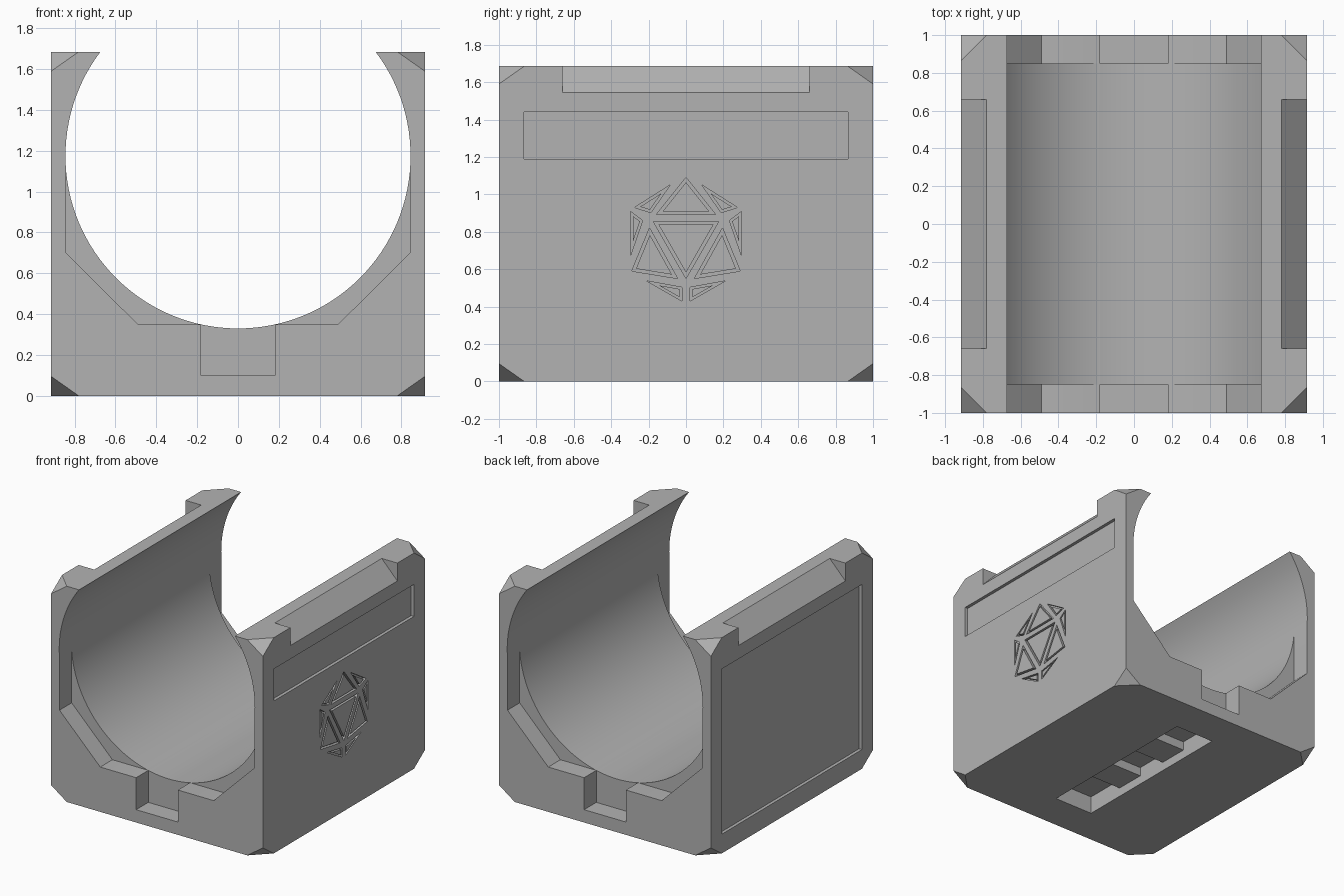
import bpy, bmesh, math
from mathutils import Vector

if "Cube" in bpy.data.objects:
    bpy.data.objects.remove(bpy.data.objects["Cube"], do_unlink=True)

W, L, H = 0.915, 1.0, 1.685          # half width, half length, height
BORE_R, BORE_Z = 0.845, 1.175


def loft(bm, rings, closed=False):
    """Skin equal rings; cap the ends, or join the last ring to the first."""
    vs = [[bm.verts.new(p) for p in ring] for ring in rings]
    n = len(vs[0])
    pairs = list(zip(vs, vs[1:])) + ([(vs[-1], vs[0])] if closed else [])
    for a, b in pairs:
        for i in range(n):
            j = (i + 1) % n
            bm.faces.new((a[i], a[j], b[j], b[i]))
    if not closed:
        bm.faces.new(vs[0][::-1])
        bm.faces.new(vs[-1])


def finish(name, bm):
    bmesh.ops.recalc_face_normals(bm, faces=bm.faces[:])
    me = bpy.data.meshes.new(name)
    bm.to_mesh(me)
    bm.free()
    ob = bpy.data.objects.new(name, me)
    bpy.context.collection.objects.link(ob)
    return ob


def prism_y(name, profile, y0, y1):
    bm = bmesh.new()
    loft(bm, [[(x, y, z) for x, z in profile] for y in (y0, y1)])
    return finish(name, bm)


def box(name, x0, x1, y0, y1, z0, z1):
    return prism_y(name, [(x0, z0), (x1, z0), (x1, z1), (x0, z1)], y0, y1)


# Block with its eight corners sliced off
body = box("cradle_body", -W, W, -L, L, 0, H)
bm = bmesh.new()
bm.from_mesh(body.data)
cx, cz = 0.135, 0.095
for sx in (-1, 1):
    for sy in (-1, 1):
        for top in (0, 1):
            sz = 1 if top else -1
            cut = bmesh.ops.bisect_plane(
                bm, geom=bm.verts[:] + bm.edges[:] + bm.faces[:],
                plane_co=(sx * (W - cx), sy * L, H * top),
                plane_no=Vector((sx / cx, sy / cx, sz / cz)).normalized(),
                clear_outer=True)
            edges = [e for e in cut["geom_cut"] if isinstance(e, bmesh.types.BMEdge)]
            bmesh.ops.contextual_create(bm, geom=edges)
bmesh.ops.recalc_face_normals(bm, faces=bm.faces[:])
bm.to_mesh(body.data)
bm.free()

cutters = []

# Round bore running front to back
circle = [(BORE_R * math.cos(a), BORE_Z + BORE_R * math.sin(a))
          for a in (math.tau * i / 128 for i in range(128))]
cutters.append(prism_y("bore", circle, -1.2, 1.2))

# Stepped ledge and key notch at each end
half = [(0.18, 0.1), (0.18, 0.35), (0.49, 0.35), (0.842, 0.7), (0.842, 1.16)]
ledge = half + [(-x, z) for x, z in reversed(half)]
for s in (-1, 1):
    cutters.append(prism_y("end_ledge", ledge, s * 0.85, s * 1.2))

# Sloped notches along the top side edges
slope = [(0.78, H), (0.915, 1.545), (1.05, 1.405), (1.05, 1.9), (0.78, 1.9)]
for s in (-1, 1):
    cutters.append(prism_y("top_notch", [(s * x, z) for x, z in slope], -0.66, 0.66))

# Shallow label panels on the two sides
cutters.append(box("narrow_panel", 0.89, 1.1, -0.865, 0.865, 1.19, 1.44))
cutters.append(box("wide_panel", -1.1, -0.89, -0.865, 0.865, 0.15, 1.44))

# Underside slot with deeper pockets between two cross bars
cutters.append(box("slot", -0.17, 0.17, -0.7, 0.7, -0.1, 0.07))
for y0, y1 in ((-0.7, -0.37), (-0.13, 0.13), (0.37, 0.7)):
    cutters.append(box("slot_pocket", -0.17, 0.17, y0, y1, -0.1, 0.14))

# Faceted emblem: thin triangular grooves
tris = [[(0, 1.09), (-0.158, 0.893), (0.158, 0.893)],
        [(-0.175, 0.855), (0.175, 0.855), (0, 0.55)]]
side = [[(0.195, 0.82), (0.29, 0.59), (0.045, 0.55)],
        [(0.085, 1.05), (0.275, 0.93), (0.188, 0.902)],
        [(0.296, 0.908), (0.296, 0.675), (0.232, 0.86)],
        [(0.21, 0.537), (0.022, 0.503), (0.022, 0.43)]]
tris += side + [[(-y, z) for y, z in t] for t in side]
bm = bmesh.new()
for t in tris:
    p = [Vector(q) for q in t]
    opp = [(p[(i + 1) % 3] - p[(i + 2) % 3]).length for i in range(3)]
    per = sum(opp)
    centre = sum((q * o for q, o in zip(p, opp)), Vector((0, 0))) / per
    u, v = p[1] - p[0], p[2] - p[0]
    inradius = abs(u.x * v.y - u.y * v.x) / per
    k = 1 - min(0.016, 0.4 * inradius) / inradius
    inner = [centre + (q - centre) * k for q in p]
    loft(bm, [[(x, q.x, q.y) for q in ring] for x, ring in
              ((1.0, p), (0.89, p), (0.89, inner), (1.0, inner))], closed=True)
cutters.append(finish("emblem_grooves", bm))

# Carve everything out of the body
bpy.ops.object.select_all(action="DESELECT")
bpy.context.view_layer.objects.active = body
body.select_set(True)
for c in cutters:
    c.hide_render = True
    mod = body.modifiers.new(c.name, "BOOLEAN")
    mod.operation, mod.solver, mod.object = "DIFFERENCE", "EXACT", c
    bpy.ops.object.modifier_apply(modifier=mod.name)
for c in cutters:
    bpy.data.objects.remove(c, do_unlink=True)

# Plain grey finish
grey = (0.45, 0.45, 0.45, 1)
mat = bpy.data.materials.new("plain_grey")
mat.use_nodes = True
mat.diffuse_color = grey
mat.node_tree.nodes["Principled BSDF"].inputs["Base Color"].default_value = grey
body.data.materials.clear()
body.data.materials.append(mat)
bpy.ops.object.shade_smooth_by_angle(angle=math.radians(25))
